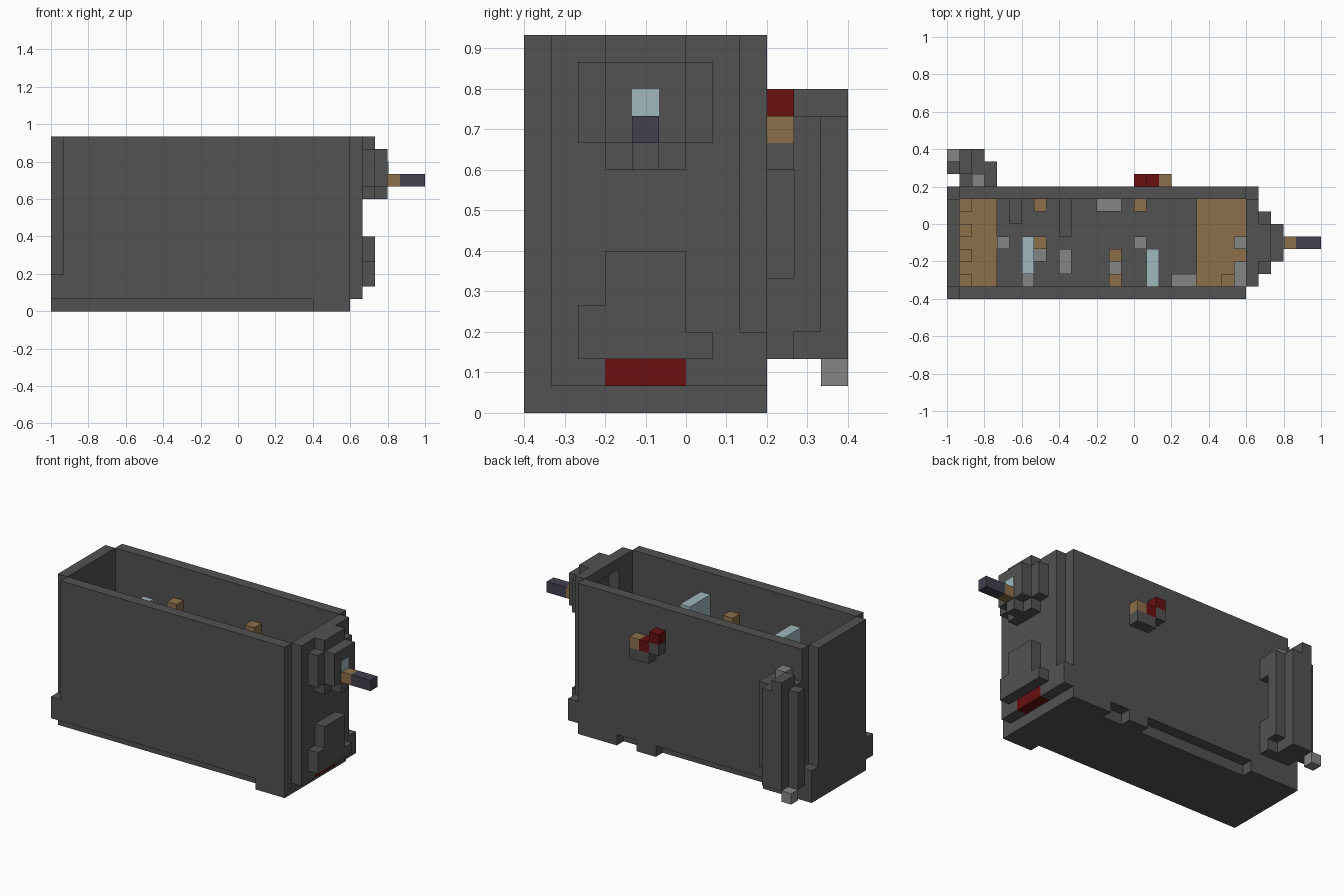
import bpy

UNIT = 2 / 30  # one block edge

default = bpy.data.objects.get("Cube")
if default:
    bpy.data.objects.remove(default, do_unlink=True)


def material(name, red, green, blue):
    mat = bpy.data.materials.new(name)
    mat.use_nodes = True
    mat.diffuse_color = (red, green, blue, 1)
    mat.node_tree.nodes["Principled BSDF"].inputs["Base Color"].default_value = (red, green, blue, 1)
    return mat


stone = material("dark_stone", .084, .084, .084)
pale = material("pale_stone", .235, .235, .235)
wood = material("wood_brown", .262, .162, .07)
crimson = material("deep_red", .138, .005, .005)
glass = material("pale_blue", .342, .474, .515)
iron = material("blue_iron", .054, .051, .076)


def block(name, mat, x, y, z, wide=1, deep=1, high=1):
    """Box measured in block units from the left, front, bottom corner."""
    bpy.ops.mesh.primitive_cube_add(size=1)
    obj = bpy.context.object
    obj.name = name
    obj.data.name = name
    for v in obj.data.vertices:
        v.co.x = (x + (v.co.x + .5) * wide - 15) * UNIT
        v.co.y = (y + (v.co.y + .5) * deep - 6) * UNIT
        v.co.z = (z + (v.co.z + .5) * high) * UNIT
    obj.data.materials.append(mat)
    return obj


# Floor with its stepped edges
block("floor", stone, x=0, y=1, z=0, wide=24, deep=7)
block("floor_front_step", stone, x=21, y=0, z=0, wide=3)
block("floor_back_right", stone, x=20, y=8, z=0, wide=4)
block("floor_back_middle", stone, x=16, y=8, z=0, wide=2)
block("floor_back_left", stone, x=0, y=8, z=0, wide=5)

# Front, back and left walls
block("front_wall", stone, x=1, y=0, z=1, wide=23, high=13)
block("front_corner_foot", stone, x=0, y=0, z=1, high=2)
block("back_wall", stone, x=1, y=8, z=1, wide=23, high=13)
block("left_wall", stone, x=0, y=1, z=1, deep=7, high=13)
block("back_corner_foot", stone, x=0, y=8, z=1, high=2)

# Right wall with a window recess and a red inlay
block("right_wall_base_front", stone, x=24, y=1, z=1, deep=2)
block("right_wall_inlay", crimson, x=24, y=3, z=1, deep=3)
block("right_wall_base_back", stone, x=24, y=6, z=1, deep=3)
block("right_wall_corner_foot", stone, x=24, y=8, z=2)
block("right_wall_lower", stone, x=24, y=1, z=2, deep=7, high=8)
block("right_wall_front", stone, x=24, y=1, z=10, deep=2, high=3)
block("right_wall_back", stone, x=24, y=6, z=10, deep=2, high=3)
block("right_wall_top", stone, x=24, y=1, z=13, deep=7)

# Handle mount on the right wall
block("mount_plate", stone, x=25, y=2, z=10, deep=5, high=3)
block("mount_top", stone, x=25, y=3, z=13, deep=3)
block("mount_bottom", stone, x=25, y=3, z=9, deep=3)
block("mount_boss", stone, x=26, y=3, z=10, deep=3, high=3)
block("mount_lug", stone, x=26, y=4, z=9)
block("mount_lens", glass, x=27, y=4, z=11, wide=.05)
block("handle_grip", wood, x=27, y=4, z=10)
block("handle_rod", iron, x=28, y=4, z=10, wide=2)

# Stepped plate low on the right wall
block("plate_middle", stone, x=25, y=3, z=2, deep=3, high=4)
block("plate_front", stone, x=25, y=2, z=2, high=2)
block("plate_back", stone, x=25, y=6, z=2)

# Small ornament on the back wall
block("ornament_base", stone, x=16, y=9, z=9, wide=2)
block("ornament_side", stone, x=15, y=9, z=10)
block("ornament_wood", wood, x=17, y=9, z=10)
block("ornament_red_lower", crimson, x=16, y=9, z=10)
block("ornament_red_upper", crimson, x=15, y=9, z=11)

# Pillar bracket at the left end of the back wall
block("bracket_core", stone, x=1, y=9, z=2, wide=2, deep=2, high=9)
block("bracket_rear", stone, x=1, y=11, z=2, wide=2, high=9)
block("bracket_cap", stone, x=1, y=10, z=11, deep=2)
block("bracket_cap_stone", pale, x=2, y=9, z=11)
block("bracket_outer", stone, x=0, y=10, z=2, high=9)
block("bracket_inner", stone, x=3, y=10, z=3, high=8)
block("bracket_lower_arm", stone, x=3, y=9, z=2, high=3)
block("bracket_upper_arm", stone, x=3, y=9, z=9, high=2)
block("bracket_foot", pale, x=0, y=11, z=1)

# Wooden platforms inside both ends
block("left_platform", wood, x=1, y=1, z=1, wide=3, deep=7, high=3)
for y in (1, 3, 5, 7):
    block("left_platform_post", wood, x=1, y=y, z=4)
block("right_platform", wood, x=20, y=1, z=1, wide=4, deep=7, high=3)
block("right_platform_post", wood, x=22, y=1, z=4)

# Partitions and glass slabs inside
block("short_partition", stone, x=5, y=6, z=1, deep=2, high=8)
block("long_partition", stone, x=9, y=5, z=1, deep=3, high=8)
block("left_glass_slab", glass, x=6, y=2, z=1, deep=3, high=11)
block("right_glass_slab", glass, x=16, y=1, z=1, deep=3, high=11)

# Wooden posts inside
for x, y in ((7, 7), (7, 4), (13, 3), (13, 1), (15, 7)):
    block("wood_post", wood, x=x, y=y, z=1, high=10)

# Pale stones inside
for x, y in ((4, 4), (6, 1), (7, 3), (13, 2), (15, 4)):
    block("pale_stone", pale, x=x, y=y, z=1, high=6)
block("pale_stone_middle", pale, x=9, y=2, z=1, deep=2, high=6)
block("pale_stone_back", pale, x=12, y=7, z=1, wide=2, high=6)
block("pale_stone_front", pale, x=18, y=1, z=1, wide=2, high=6)
block("pale_stone_right", pale, x=23, y=4, z=4, high=3)
block("pale_stone_corner", pale, x=23, y=1, z=4, deep=2, high=3)
